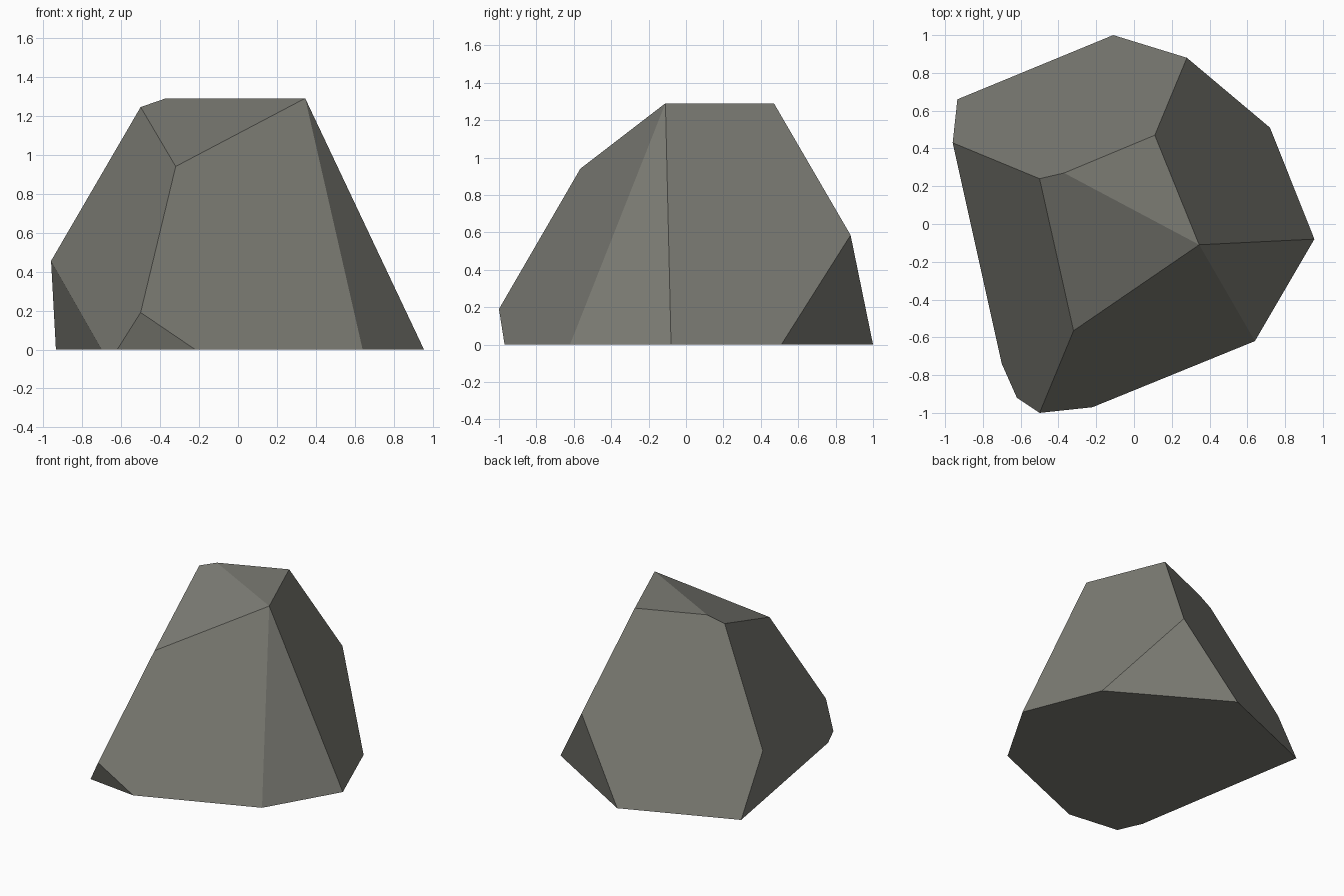
import bpy
import bmesh

if "Cube" in bpy.data.objects:
    bpy.data.objects.remove(bpy.data.objects["Cube"])

# Stone colour
stone = bpy.data.materials.new("warm grey stone")
stone.diffuse_color = (0.20, 0.20, 0.175, 1.0)
stone.use_nodes = True
stone.node_tree.nodes["Principled BSDF"].inputs["Base Color"].default_value = stone.diffuse_color

# Corners of the chipped boulder
corners = {
    # ground outline
    "A": (-0.11, 1.00, 0), "C": (0.72, 0.51, 0), "D": (0.955, -0.08, 0),
    "E": (0.64, -0.62, 0), "F": (-0.22, -0.97, 0), "H": (-0.62, -0.92, 0),
    "I": (-0.70, -0.74, 0), "K": (-0.935, 0.66, 0),
    # low chips
    "B": (0.28, 0.88, 0.585), "G": (-0.50, -1.00, 0.19), "J": (-0.96, 0.43, 0.455),
    # crown
    "L": (-0.50, 0.24, 1.245), "M": (-0.37, 0.27, 1.29), "N": (0.11, 0.47, 1.29),
    "O": (0.345, -0.11, 1.29), "P": (-0.32, -0.565, 0.94),
}

# Flat facets: base, crown, front, sides, back, then the small chips
facets = ["ACDEFHIK", "MON", "LPOM", "PGFEO", "OED", "ODCBN",
          "NBAKJLM", "LJIHGP", "GHF", "BCA", "JKI"]

bm = bmesh.new()
verts = {name: bm.verts.new(co) for name, co in corners.items()}
for facet in facets:
    bm.faces.new([verts[name] for name in facet])
bmesh.ops.recalc_face_normals(bm, faces=bm.faces[:])

mesh = bpy.data.meshes.new("boulder")
bm.to_mesh(mesh)
bm.free()
mesh.materials.append(stone)
boulder = bpy.data.objects.new("boulder", mesh)
bpy.context.collection.objects.link(boulder)
